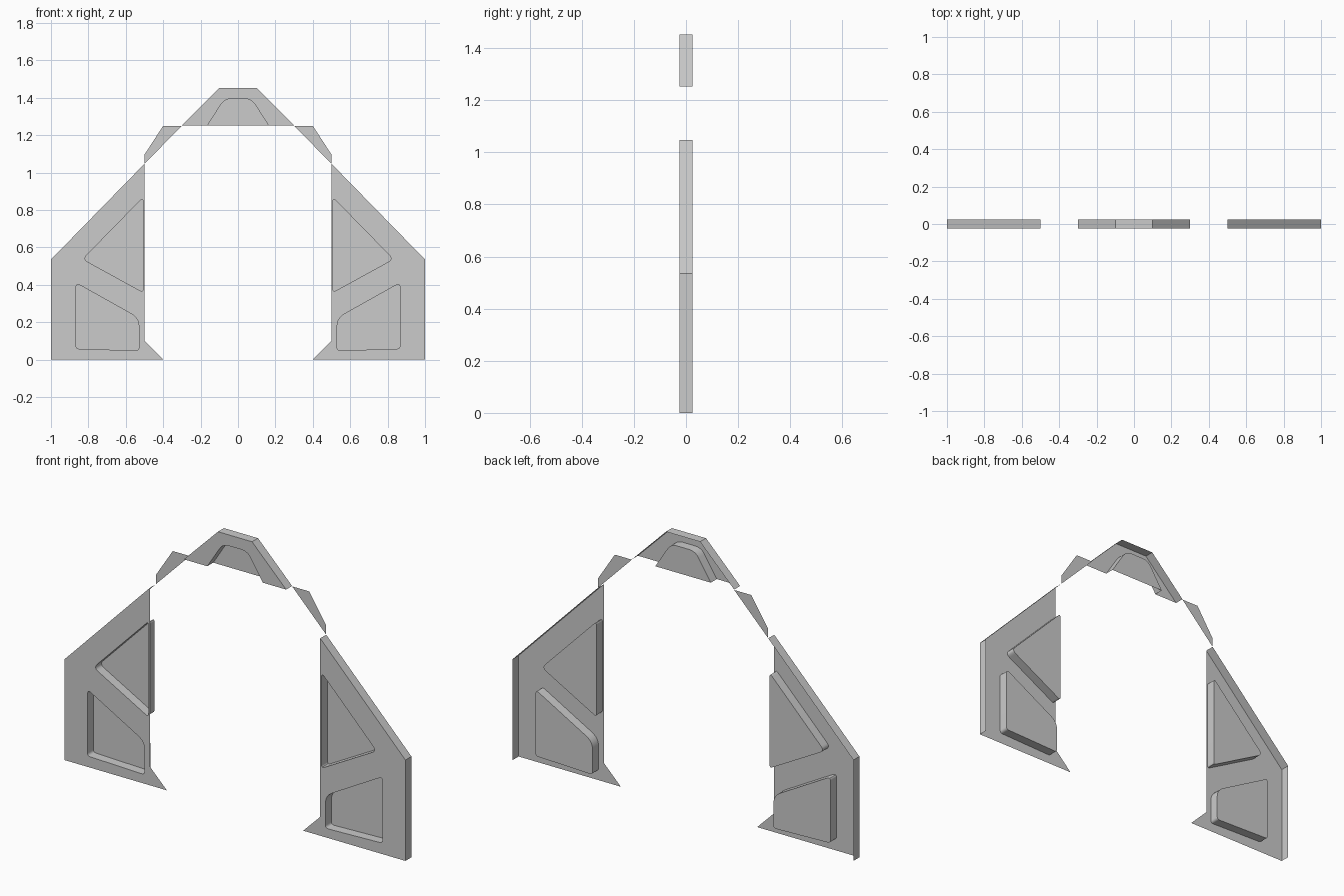
import bpy
import bmesh
from math import radians
from mathutils import Vector

FRONT, BACK = -0.025, 0.025

cube = bpy.data.objects.get("Cube")
if cube:
    bpy.data.objects.remove(cube, do_unlink=True)

grey = bpy.data.materials.new("plain grey")
grey.use_nodes = True
grey.diffuse_color = (0.6, 0.6, 0.6, 1)
grey.node_tree.nodes["Principled BSDF"].inputs["Base Color"].default_value = (0.6, 0.6, 0.6, 1)


def rounded(corners, steps=6):
    """Round each (x, z, cut) corner; cut is how far the bend reaches along its sides."""
    out = []
    for i, (x, z, cut) in enumerate(corners):
        p = Vector((x, z))
        if not cut:
            out.append(p)
            continue
        a = Vector(corners[i - 1][:2])
        b = Vector(corners[(i + 1) % len(corners)][:2])
        a = p + (a - p).normalized() * cut
        b = p + (b - p).normalized() * cut
        for k in range(steps + 1):
            t = k / steps
            out.append(a * (1 - t) ** 2 + p * 2 * t * (1 - t) + b * t ** 2)
    return out


def flip(points, side):
    return [Vector((p[0] * side, p[1])) for p in points]


def sheet(bm, loops, y):
    """Flat sheet; the first loop is the outline, the others are holes."""
    edges = []
    for loop in loops:
        vs = [bm.verts.new((p.x, y, p.y)) for p in loop]
        edges += [bm.edges.new((vs[i - 1], vs[i])) for i in range(len(vs))]
    bmesh.ops.triangle_fill(bm, use_beauty=True, use_dissolve=False,
                            edges=edges, normal=(0, -1, 0))


def wall(bm, path, closed=False):
    """Strip running from the front plane to the back plane along a path."""
    pairs = [[bm.verts.new((p.x, y, p.y)) for y in (FRONT, BACK)] for p in path]
    if closed:
        pairs.append(pairs[0])
    for (a, b), (c, d) in zip(pairs, pairs[1:]):
        bm.faces.new((a, b, d, c))


def finish(name, bm, smooth=False):
    bmesh.ops.remove_doubles(bm, verts=bm.verts, dist=0.0001)
    bmesh.ops.recalc_face_normals(bm, faces=bm.faces)
    flat = max(bm.faces, key=lambda f: abs(f.normal.y) * f.calc_area())
    if flat.normal.y > 0:
        bmesh.ops.reverse_faces(bm, faces=bm.faces)
    mesh = bpy.data.meshes.new(name)
    bm.to_mesh(mesh)
    bm.free()
    mesh.materials.append(grey)
    ob = bpy.data.objects.new(name, mesh)
    bpy.context.collection.objects.link(ob)
    if smooth:
        bpy.ops.object.select_all(action="DESELECT")
        ob.select_set(True)
        bpy.context.view_layer.objects.active = ob
        bpy.ops.object.shade_smooth_by_angle(angle=radians(30))


def plate(name, loops, rim):
    bm = bmesh.new()
    sheet(bm, loops, FRONT)
    wall(bm, rim)
    finish(name, bm)


def pocket(name, outline, closed=True):
    bm = bmesh.new()
    sheet(bm, [outline], BACK)
    wall(bm, outline, closed)
    finish(name, bm, smooth=True)


# Profiles of the left half, as (x, z) or (x, z, corner cut)
LEG = [(0.4, 0), (1, 0), (1, 0.535), (0.5, 1.047), (0.5, 0.1)]
LOWER = rounded([(0.866, 0.41, 0.025), (0.53, 0.222, 0.045),
                 (0.53, 0.048, 0.018), (0.866, 0.058, 0.018)])
UPPER = rounded([(0.508, 0.866, 0.022), (0.83, 0.537, 0.03), (0.508, 0.36, 0.018)])
WING = [(0.5, 1.047), (0.5, 1.096), (0.4, 1.25), (0.3, 1.25)]

for side, label in ((1, "left"), (-1, "right")):
    # Leg panel with its outer rim and two recessed pockets
    leg, lower, upper = (flip(p, side) for p in (LEG, LOWER, UPPER))
    plate(label + "_leg_panel", [leg, lower, upper], leg[1:4])
    pocket(label + "_lower_pocket", lower)
    pocket(label + "_upper_pocket", upper)

    # Thin connecting wing on the back plane
    bm = bmesh.new()
    sheet(bm, [flip(WING, side)], BACK)
    finish(label + "_wing", bm)

# Crown panel with a pocket open at the bottom
notch = rounded([(-0.163, 1.252, 0), (-0.072, 1.394, 0.036),
                 (0.072, 1.394, 0.036), (0.163, 1.252, 0)])
crown = [Vector(p) for p in ((0.3, 1.252), (0.1, 1.452), (-0.1, 1.452), (-0.3, 1.252))]
plate("crown_panel", [crown + notch], crown)
pocket("crown_pocket", notch, closed=False)
